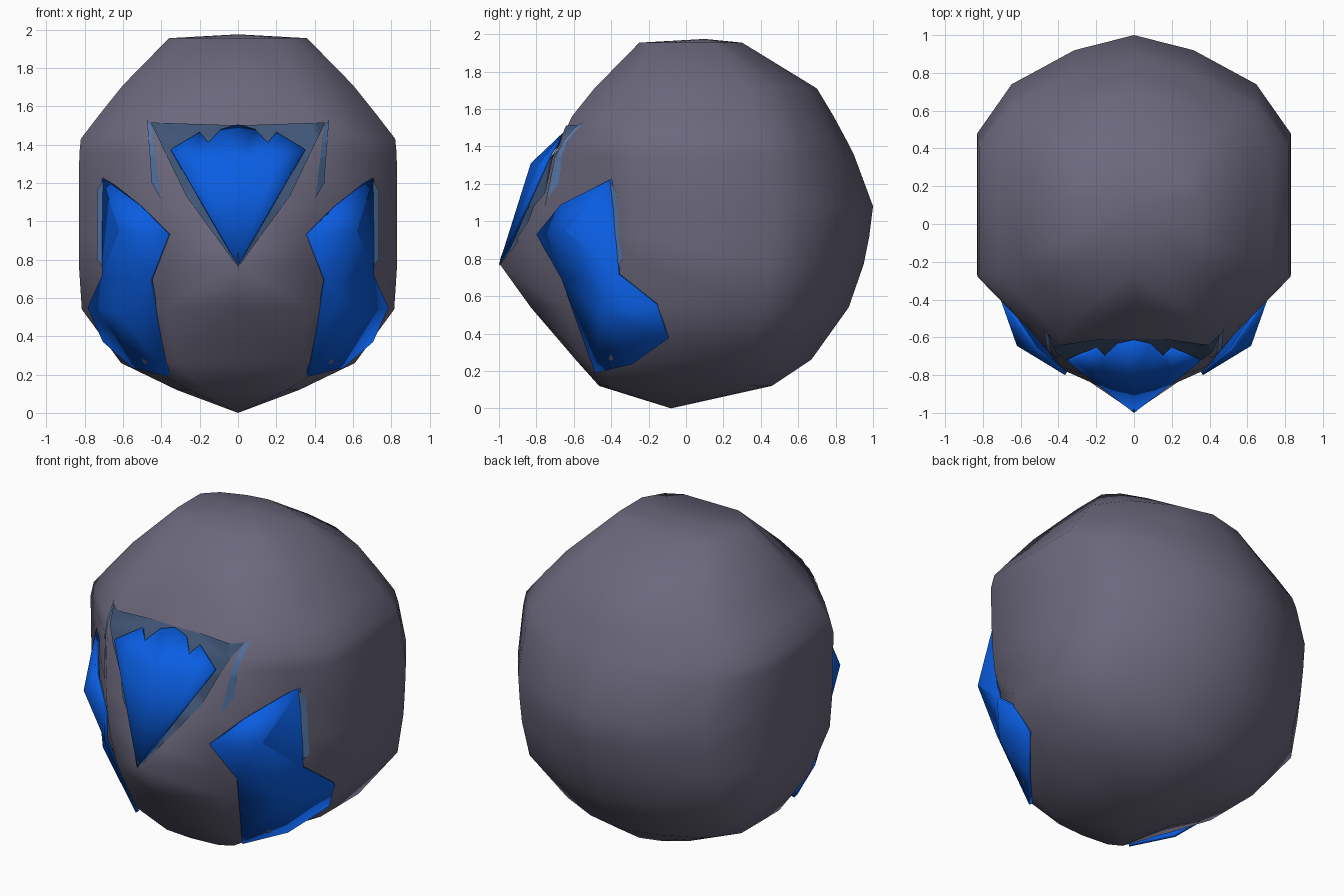
import bpy, bmesh, math
from mathutils import Vector
from mathutils.bvhtree import BVHTree

if "Cube" in bpy.data.objects:
    bpy.data.objects.remove(bpy.data.objects["Cube"])


def material(name, rgb):
    m = bpy.data.materials.new(name)
    m.diffuse_color = (*rgb, 1)
    m.use_nodes = True
    m.node_tree.nodes["Principled BSDF"].inputs["Base Color"].default_value = m.diffuse_color
    return m


GREY = material("warm grey", (0.15, 0.138, 0.205))
BLUE = material("bright blue", (0.003, 0.11, 0.76))
SLATE = material("slate blue", (0.05, 0.09, 0.18))
PALE = material("pale blue", (0.10, 0.20, 0.42))


def finish(bm, name, mat, angle=35):
    me = bpy.data.meshes.new(name)
    bm.to_mesh(me)
    bm.free()
    me.materials.append(mat)
    ob = bpy.data.objects.new(name, me)
    bpy.context.collection.objects.link(ob)
    bpy.ops.object.select_all(action='DESELECT')
    ob.select_set(True)
    bpy.context.view_layer.objects.active = ob
    bpy.ops.object.shade_smooth_by_angle(angle=math.radians(angle))
    return ob


def face_outward(bm):
    # point every normal away from the middle of the shell
    bm.normal_update()
    for f in bm.faces:
        if f.normal.dot(f.calc_center_median() - Vector((0, 0, 0.95))) < 0:
            f.normal_flip()
    bm.normal_update()


# Shell: stacked rings (height, half width, front ridge y,
#   shoulder x, shoulder y, temple y, side start y, back y)
RINGS = [
    (0.12, 0.32, -0.465, 0.18, -0.45, -0.41, -0.05, 0.46),
    (0.26, 0.61, -0.59, 0.32, -0.55, -0.40, -0.05, 0.67),
    (0.54, 0.815, -0.83, 0.38, -0.65, -0.37, -0.06, 0.87),
    (0.77, 0.83, -0.995, 0.36, -0.75, -0.39, -0.24, 0.95),
    (0.92, 0.83, -0.94, 0.36, -0.78, -0.41, -0.26, 0.98),
    (1.08, 0.83, -0.88, 0.39, -0.755, -0.42, -0.27, 1.00),
    (1.35, 0.828, -0.71, 0.42, -0.70, -0.45, -0.28, 0.90),
    (1.43, 0.82, -0.655, 0.42, -0.67, -0.44, -0.26, 0.86),
    (1.56, 0.72, -0.55, 0.38, -0.61, -0.41, -0.22, 0.79),
    (1.71, 0.60, -0.45, 0.31, -0.49, -0.32, -0.18, 0.70),
    (1.955, 0.36, -0.25, 0.19, -0.25, -0.20, -0.08, 0.30),
]


def ring_points(z, w, ridge, sx, sy, temple, side, back):
    half = [(0, ridge), (sx, sy), (0.80 * w, temple), (w, side), (w, 0.48 * back),
            (0.78 * w, 0.74 * back), (0.38 * w, 0.92 * back), (0, back)]
    full = half + [(-x, y) for x, y in half[-2:0:-1]]
    return [(x, y, z) for x, y in full]


bm = bmesh.new()
rings = [[bm.verts.new(p) for p in ring_points(*r)] for r in RINGS]
n = len(rings[0])
for lo, hi in zip(rings, rings[1:]):
    for i in range(n):
        j = (i + 1) % n
        # split each quad the same way on both halves
        if i < n // 2:
            bm.faces.new((lo[i], lo[j], hi[i]))
            bm.faces.new((lo[j], hi[j], hi[i]))
        else:
            bm.faces.new((lo[i], lo[j], hi[j]))
            bm.faces.new((lo[i], hi[j], hi[i]))
for ring, tip in ((rings[0], (0, -0.08, 0)), (rings[-1], (0, 0.1, 1.975))):
    v = bm.verts.new(tip)
    for i in range(n):
        bm.faces.new((ring[i], ring[(i + 1) % n], v))
face_outward(bm)
tree = BVHTree.FromBMesh(bm)
finish(bm, "helmet_shell", GREY, 60)


# Thin plates laid onto the front of the shell
def decal(name, mat, outline, lift, cuts=15):
    bm = bmesh.new()
    bm.faces.new([bm.verts.new((x, -2, z)) for x, z in outline])
    bmesh.ops.triangulate(bm, faces=bm.faces[:])
    bmesh.ops.subdivide_edges(bm, edges=bm.edges[:], cuts=cuts, use_grid_fill=True)
    for v in bm.verts:
        hit = tree.ray_cast(v.co, Vector((0, 1, 0)))[0]
        if hit:
            v.co = hit + Vector((0, -lift, 0))
    face_outward(bm)
    finish(bm, name, mat)


for side, s in (("left", -1), ("right", 1)):
    decal("brow_border_" + side, SLATE,
          [(0, 1.50), (0, 0.76), (s * 0.27, 1.13), (s * 0.455, 1.515)], 0.009, 19)
    decal("brow_strip_" + side, PALE,
          [(s * x, z) for x, z in ((0.405, 1.12), (0.45, 1.2), (0.475, 1.53), (0.45, 1.5))], 0.009)
    decal("cheek_strip_" + side, PALE,
          [(s * x, z) for x, z in ((0.69, 0.74), (0.735, 0.8), (0.735, 1.16), (0.70, 1.22))], 0.009)


# Raised plates: half modelled as fans of triangles, then mirrored
def raised_plate(name, points, fans, thickness, angle):
    bm = bmesh.new()
    v = {k: bm.verts.new(p) for k, p in points.items()}
    for fan in fans:
        hub, rim = fan[0], fan[1:]
        for a, b in zip(rim, rim[1:]):
            bm.faces.new((v[hub], v[a], v[b]))
    dup = bmesh.ops.duplicate(bm, geom=bm.verts[:] + bm.edges[:] + bm.faces[:])
    for e in dup["geom"]:
        if isinstance(e, bmesh.types.BMVert):
            e.co.x *= -1
    bmesh.ops.remove_doubles(bm, verts=bm.verts[:], dist=0.0005)
    face_outward(bm)
    ob = finish(bm, name, BLUE, angle)
    solid = ob.modifiers.new("thickness", 'SOLIDIFY')
    solid.thickness = thickness
    solid.offset = -1


# Brow plate: pointed fan running down to the front tip
raised_plate("brow_plate", {
    "tip": (0, -1.0, 0.77), "ridge": (0, -0.83, 1.31), "side": (0.20, -0.79, 1.31),
    "top": (0, -0.625, 1.505), "top2": (0.09, -0.64, 1.48), "notch": (0.155, -0.71, 1.41),
    "horn": (0.20, -0.665, 1.465), "corner": (0.35, -0.73, 1.375)},
    ["tip ridge side corner".split(), "side corner horn notch ridge".split(),
     "ridge notch top2 top".split()], 0.02, 60)

# Cheek plates: upper and lower fan meeting at the waist
raised_plate("cheek_plates", {
    "A": (0.71, -0.39, 1.23), "B": (0.52, -0.67, 1.09), "C": (0.365, -0.80, 0.93),
    "K": (0.62, -0.645, 0.95), "D": (0.46, -0.665, 0.69), "I": (0.71, -0.365, 0.715),
    "J": (0.62, -0.455, 0.52), "E": (0.37, -0.485, 0.19), "F": (0.55, -0.29, 0.235),
    "G": (0.705, -0.10, 0.37), "H": (0.785, -0.16, 0.55)},
    ["KABCDIA", "JDEFGHID"], 0.02, 28)
